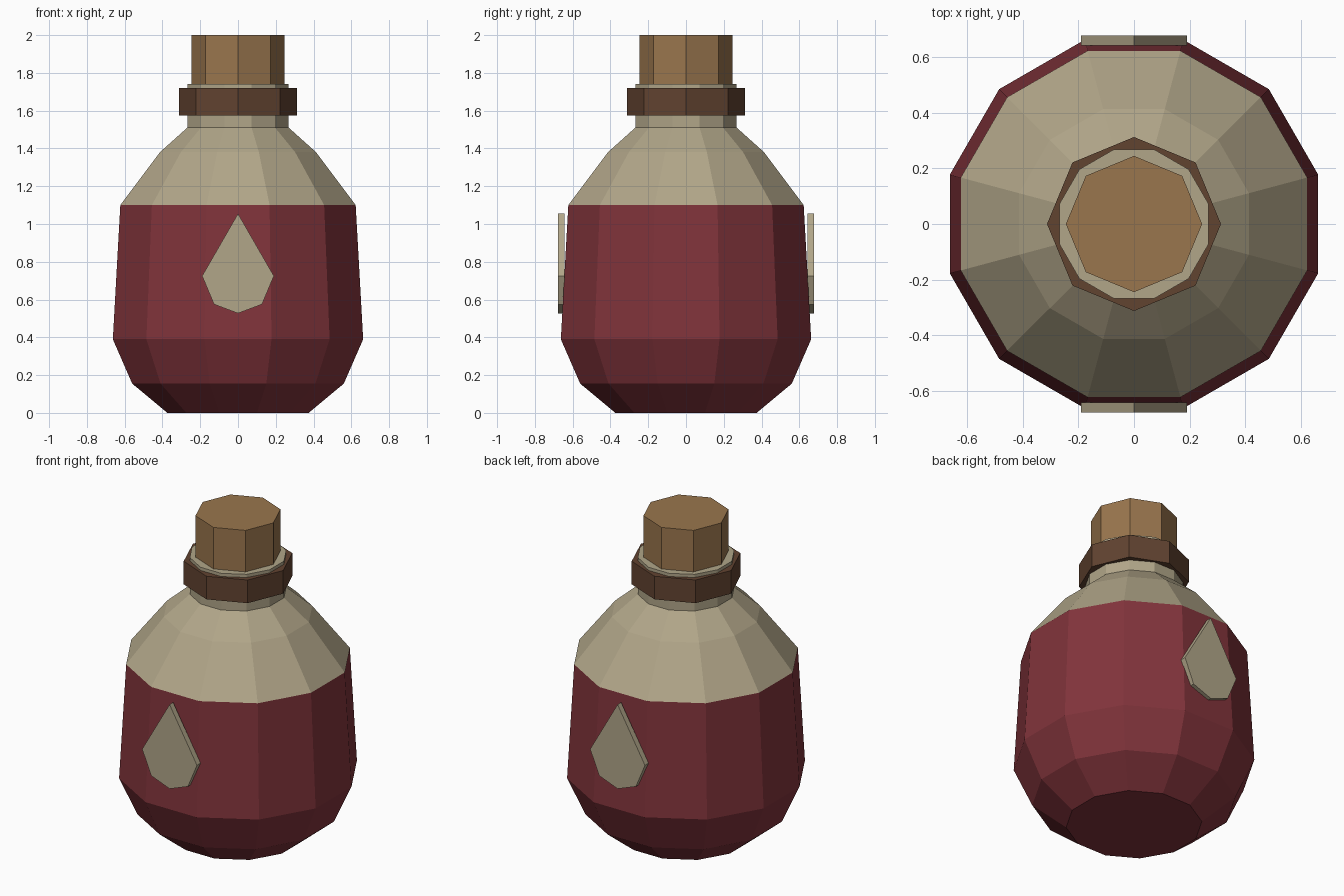
import bpy, bmesh, math

if "Cube" in bpy.data.objects:
    bpy.data.objects.remove(bpy.data.objects["Cube"])


def material(name, rgb):
    m = bpy.data.materials.new(name)
    m.diffuse_color = (*rgb, 1)
    m.use_nodes = True
    m.node_tree.nodes["Principled BSDF"].inputs["Base Color"].default_value = m.diffuse_color
    return m


cream = material("cream_glass", (0.44, 0.38, 0.25))
red = material("red_liquid", (0.22, 0.034, 0.044))
brown = material("brown_band", (0.12, 0.056, 0.03))
cork_mat = material("cork", (0.32, 0.18, 0.075))


def finish(name, bm, mats):
    bmesh.ops.recalc_face_normals(bm, faces=bm.faces)
    mesh = bpy.data.meshes.new(name)
    bm.to_mesh(mesh)
    bm.free()
    for m in mats:
        mesh.materials.append(m)
    obj = bpy.data.objects.new(name, mesh)
    bpy.context.collection.objects.link(obj)
    return obj


def lathe(name, profile, sides, offset, mats, split_z=None):
    """Closed faceted solid from (radius, z) rings."""
    bm = bmesh.new()
    rings = []
    for r, z in profile:
        angles = [offset + math.tau * i / sides for i in range(sides)]
        rings.append([bm.verts.new((r * math.cos(a), r * math.sin(a), z)) for a in angles])
    for lo, hi in zip(rings, rings[1:]):
        for i in range(sides):
            j = (i + 1) % sides
            bm.faces.new((lo[i], lo[j], hi[j], hi[i]))
    bm.faces.new(rings[0][::-1])
    bm.faces.new(rings[-1])
    if split_z is not None:
        for f in bm.faces:
            f.material_index = int(f.calc_center_median().z > split_z)
    return finish(name, bm, mats)


# Bottle: red lower body, cream shoulder and neck
lathe("bottle",
      [(0.387, 0), (0.58, 0.155), (0.686, 0.39), (0.645, 1.10),
       (0.428, 1.38), (0.278, 1.51), (0.278, 1.74)],
      12, math.radians(15), [red, cream], 1.10)

# Band round the neck, and stopper
lathe("neck_band", [(0.313, 1.575), (0.313, 1.72)], 8, 0, [brown])
lathe("cork", [(0.245, 1.65), (0.245, 2.0)], 8, 0, [cork_mat])

# Drop-shaped plates on front and back
half = [(0.19, 0.725), (0.127, 0.575)]
outline = [(0, 1.055), *half, (0, 0.527), *[(-x, z) for x, z in reversed(half)]]
for name, side in (("front_drop", -1), ("back_drop", 1)):
    bm = bmesh.new()
    face = bm.faces.new([bm.verts.new((x, side * 0.642, z)) for x, z in outline])
    ext = bmesh.ops.extrude_face_region(bm, geom=[face], use_keep_orig=True)
    moved = [g for g in ext["geom"] if isinstance(g, bmesh.types.BMVert)]
    bmesh.ops.translate(bm, verts=moved, vec=(0, side * 0.036, 0))
    finish(name, bm, [cream])
